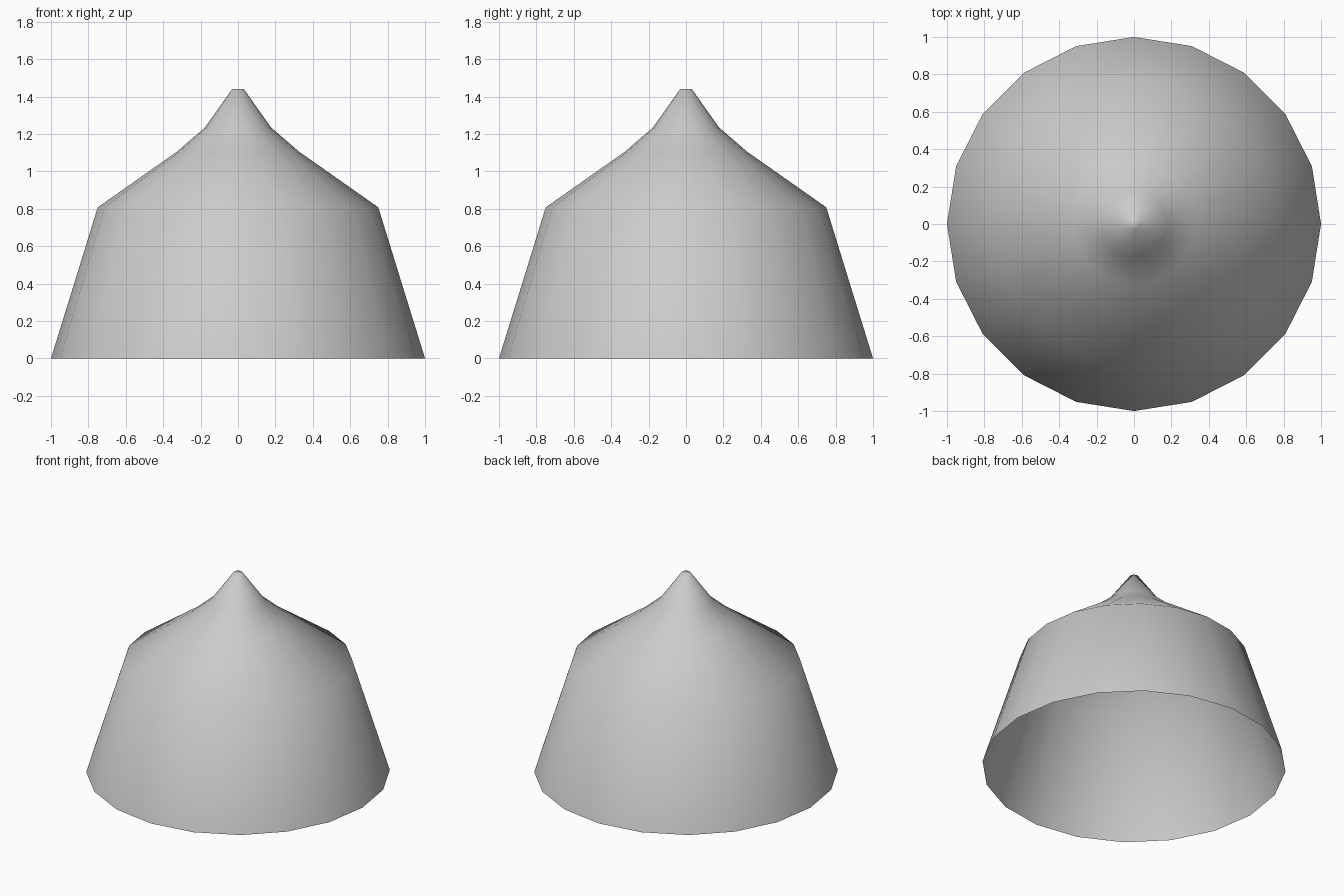
import bpy
import bmesh
from math import cos, sin, tau

if "Cube" in bpy.data.objects:
    bpy.data.objects.remove(bpy.data.objects["Cube"])

SIDES = 20
# Outer profile from the open rim to the tip: (radius, height)
PROFILE = [(1.0, 0.0), (0.75, 0.808), (0.325, 1.107), (0.177, 1.235), (0.03, 1.442)]


def lathe(name, profile, sides):
    bm = bmesh.new()
    rings = [[bm.verts.new((r * cos(tau * i / sides), r * sin(tau * i / sides), z))
              for i in range(sides)] for r, z in profile]
    for low, high in zip(rings, rings[1:]):
        for i in range(sides):
            j = (i + 1) % sides
            bm.faces.new((low[i], low[j], high[j], high[i]))
    bm.faces.new(rings[-1])  # small flat tip
    for face in bm.faces:
        face.smooth = True
    mesh = bpy.data.meshes.new(name)
    bm.to_mesh(mesh)
    bm.free()
    obj = bpy.data.objects.new(name, mesh)
    bpy.context.collection.objects.link(obj)
    return obj


# Hollow, open-bottomed pointed shell
lathe("pointed_shell", PROFILE, SIDES)
